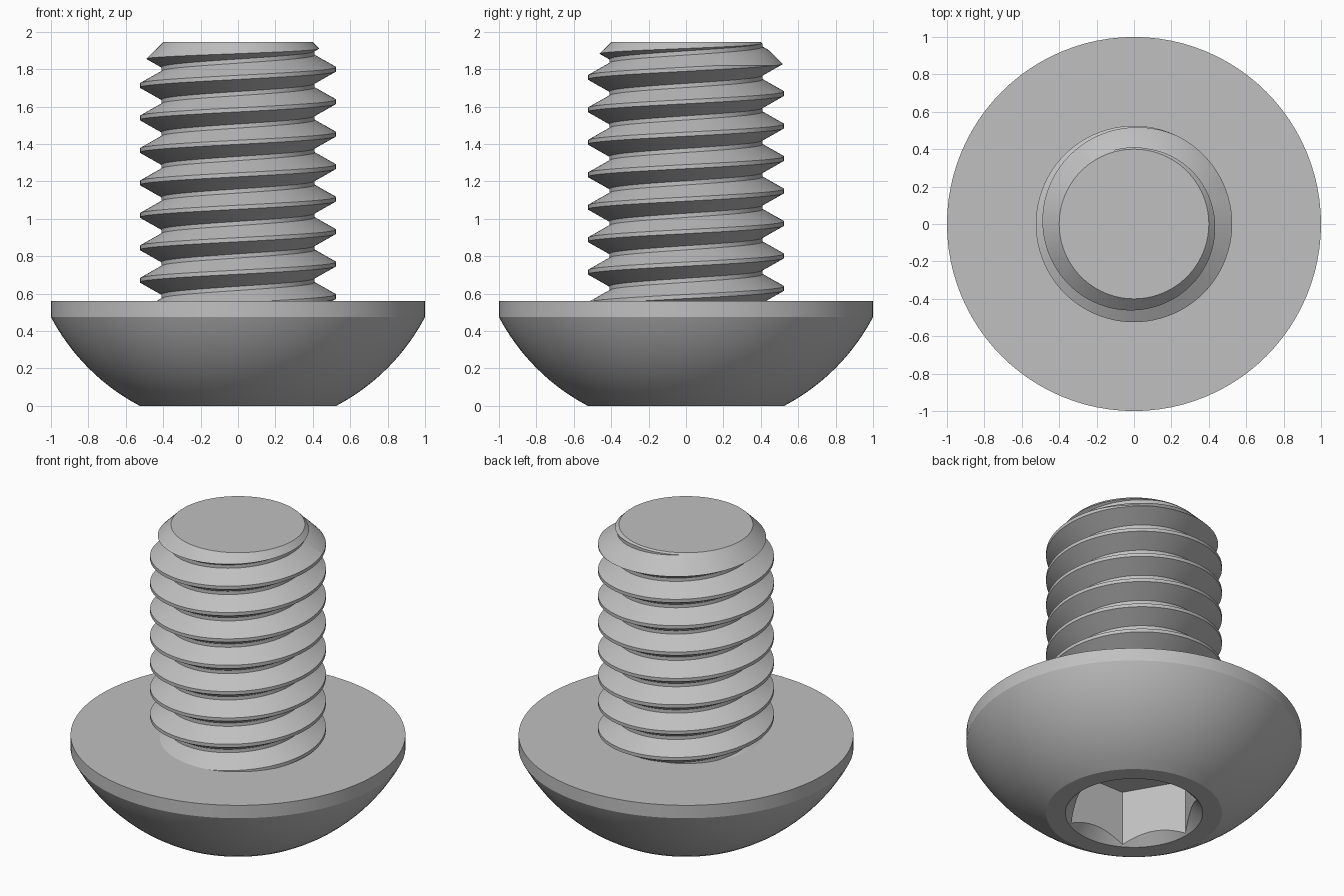
import bpy, bmesh, math
from mathutils import Matrix, Vector

SEG = 96
PITCH = 0.1736
MAJOR, MINOR = 0.525, 0.41
HEAD_TOP, TIP = 0.56, 1.945

cube = bpy.data.objects.get("Cube")
if cube:
    bpy.data.objects.remove(cube, do_unlink=True)

steel = bpy.data.materials.new("grey_steel")
steel.use_nodes = True
colour = (0.53, 0.53, 0.53, 1)
steel.diffuse_color = colour
steel.node_tree.nodes["Principled BSDF"].inputs["Base Color"].default_value = colour


def finish(name, bm):
    bmesh.ops.recalc_face_normals(bm, faces=bm.faces)
    mesh = bpy.data.meshes.new(name)
    bm.to_mesh(mesh)
    bm.free()
    mesh.materials.append(steel)
    obj = bpy.data.objects.new(name, mesh)
    bpy.context.collection.objects.link(obj)
    return obj


def lathe(name, profile, steps=SEG):
    """Revolve (radius, z) points around the z axis."""
    bm = bmesh.new()
    verts = [bm.verts.new((r, 0, z)) for r, z in profile]
    edges = [bm.edges.new(pair) for pair in zip(verts, verts[1:])]
    bmesh.ops.spin(bm, geom=verts + edges, cent=(0, 0, 0), axis=(0, 0, 1),
                   angle=math.tau, steps=steps)
    bmesh.ops.remove_doubles(bm, verts=bm.verts, dist=1e-4)
    return finish(name, bm)


def boolean(obj, tool, operation):
    tool.hide_render = True
    mod = obj.modifiers.new("cut", "BOOLEAN")
    mod.operation, mod.object, mod.solver = operation, tool, "EXACT"
    bpy.context.view_layer.objects.active = obj
    bpy.ops.object.modifier_apply(modifier=mod.name)
    bpy.data.objects.remove(tool, do_unlink=True)


def smooth(obj, degrees):
    bpy.ops.object.select_all(action="DESELECT")
    obj.select_set(True)
    bpy.context.view_layer.objects.active = obj
    bpy.ops.object.shade_smooth_by_angle(angle=math.radians(degrees))


# Domed head: spherical arc with its centre on the axis, then a short rim
centre_z, rim_z = 1.0, 0.475
radius = math.hypot(MAJOR, centre_z)
profile = [(0, 0)]
for i in range(15):
    z = rim_z * i / 14
    profile.append((math.sqrt(radius ** 2 - (centre_z - z) ** 2), z))
profile += [(1, HEAD_TOP), (0, HEAD_TOP)]
head = lathe("button_head", profile)

# Hexagonal socket with a countersunk mouth
hexagon = lathe("hex_cutter", [(0, -0.1), (0.4, -0.1), (0.4, 0.37), (0, 0.37)], 6)
boolean(head, hexagon, "DIFFERENCE")
mouth = lathe("mouth_cutter", [(0, -0.1), (0.51, -0.1), (0.31, 0.1), (0, 0.1)])
boolean(head, mouth, "DIFFERENCE")
smooth(head, 25)

# Threaded shank: one helical strip whose turns share their edges
TURNS = 11
flat = 0.022
flank = PITCH / 2 - flat
section = [(MAJOR, 0), (MAJOR, flat), (MINOR, flat + flank), (MINOR, 2 * flat + flank)]
start_z = 1.80 - flat / 2 - 9 * PITCH
bm = bmesh.new()
grid = []
for i in range((TURNS + 1) * SEG + 1):
    spin = Matrix.Rotation(math.tau * (i % SEG) / SEG, 3, "Z")
    lift = start_z + PITCH * i / SEG
    grid.append([bm.verts.new(spin @ Vector((r, 0, z + lift))) for r, z in section])


def point(i, j):
    return grid[i + SEG][0] if j == 4 else grid[i][j]


last = TURNS * SEG
for i in range(last):
    for j in range(4):
        bm.faces.new((point(i, j), point(i + 1, j), point(i + 1, j + 1), point(i, j + 1)))

# Close both ends of the strip with fans to the axis
bottom = [point(i, 0) for i in range(SEG + 1)] + [point(0, j) for j in (3, 2, 1)]
top = [point(last - SEG + i, 4) for i in range(SEG + 1)] + [point(last, j) for j in (3, 2, 1)]
for loop, z in ((bottom, start_z), (top, start_z + (TURNS + 1) * PITCH)):
    apex = bm.verts.new((0, 0, z))
    for a, b in zip(loop, loop[1:] + loop[:1]):
        bm.faces.new((apex, a, b))
bmesh.ops.delete(bm, geom=[v for v in bm.verts if not v.link_faces], context="VERTS")
shank = finish("threaded_shank", bm)

# Trim the shank to length and chamfer its tip
envelope = lathe("tip_trimmer", [(0, 0.54), (0.56, 0.54), (0.56, TIP - 0.16),
                                 (0.4, TIP), (0, TIP)])
boolean(shank, envelope, "INTERSECT")
smooth(shank, 25)
